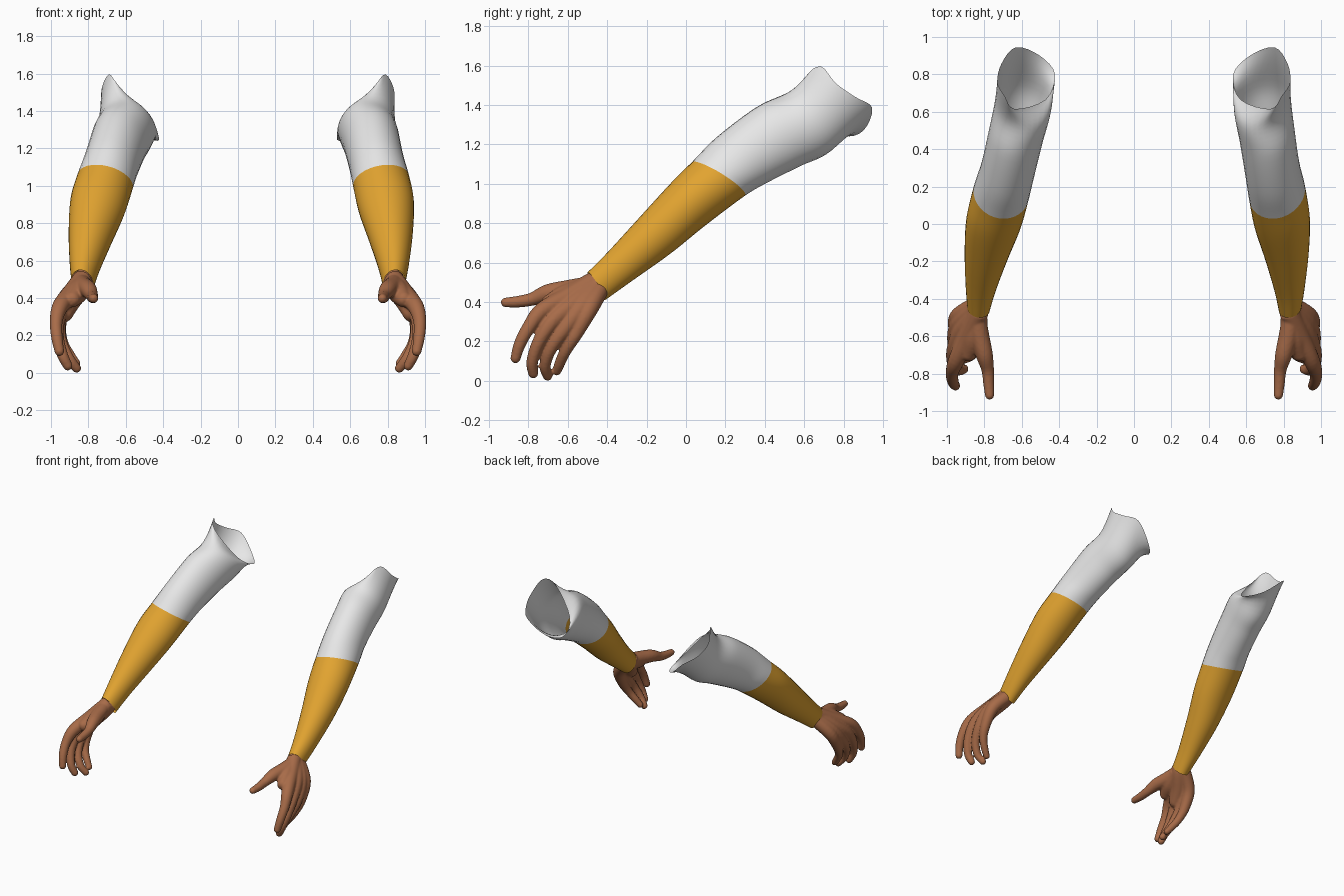
import bpy, bmesh, math
from mathutils import Vector

if "Cube" in bpy.data.objects:
    bpy.data.objects.remove(bpy.data.objects["Cube"], do_unlink=True)

SIDES = 32
STEPS = 6


def material(name, rgb):
    mat = bpy.data.materials.new(name)
    mat.use_nodes = True
    mat.diffuse_color = (*rgb, 1)
    mat.node_tree.nodes["Principled BSDF"].inputs["Base Color"].default_value = (*rgb, 1)
    return mat


white = material("white cloth", (0.8, 0.8, 0.8))
yellow = material("golden yellow", (0.76, 0.37, 0.03))
skin = material("brown skin", (0.39, 0.148, 0.066))


def catmull(p0, p1, p2, p3, t):
    return 0.5 * (2 * p1 + (p2 - p0) * t + (2 * p0 - 5 * p1 + 4 * p2 - p3) * t * t
                  + (3 * p1 - p0 - 3 * p2 + p3) * t ** 3)


def smooth_path(points, steps, closed=False):
    """Resample vectors of any size along a smooth curve."""
    n = len(points)
    pick = (lambda i: points[i % n]) if closed else (lambda i: points[max(0, min(n - 1, i))])
    out = [catmull(pick(i - 1), pick(i), pick(i + 1), pick(i + 2), k / steps)
           for i in range(n if closed else n - 1) for k in range(steps)]
    return out if closed else out + [points[-1]]


def loft(bm, rings, capped):
    rows = [[bm.verts.new(p) for p in ring] for ring in rings]
    for a, b in zip(rows, rows[1:]):
        for i in range(len(a)):
            j = (i + 1) % len(a)
            bm.faces.new((a[i], a[j], b[j], b[i]))
    if capped:
        bm.faces.new(rows[0][::-1])
        bm.faces.new(rows[-1])


def finish(bm, name, mat, sign):
    """Place the mesh on one side of the body and shade it smooth."""
    for v in bm.verts:
        v.co.x *= sign
    bmesh.ops.recalc_face_normals(bm, faces=bm.faces)
    for f in bm.faces:
        f.smooth = True
    mesh = bpy.data.meshes.new(name)
    bm.to_mesh(mesh)
    bm.free()
    mesh.materials.append(mat)
    obj = bpy.data.objects.new(name, mesh)
    bpy.context.collection.objects.link(obj)
    return obj


# Arm sections: upper y, z; lower y, z; inner and outer x
SECTIONS = [
    (-0.50, 0.55, -0.41, 0.41, 0.775, 0.895),
    (-0.40, 0.65, -0.27, 0.51, 0.75, 0.915),
    (-0.24, 0.825, -0.08, 0.645, 0.70, 0.935),
    (-0.08, 1.0, 0.10, 0.79, 0.645, 0.94),
    (0.03, 1.11, 0.30, 0.94, 0.615, 0.915),
    (0.16, 1.24, 0.42, 1.01, 0.595, 0.885),
    (0.36, 1.39, 0.58, 1.09, 0.565, 0.86),
    (0.52, 1.465, 0.74, 1.17, 0.535, 0.84),
]
ELBOW = 4

# Uneven open rim at the shoulder
RIM = [(0.73, 0.615, 1.535), (0.79, 0.685, 1.595), (0.835, 0.76, 1.51), (0.82, 0.86, 1.44),
       (0.75, 0.945, 1.385), (0.62, 0.9, 1.27), (0.53, 0.8, 1.245), (0.57, 0.665, 1.34)]


def section_ring(uy, uz, ly, lz, x_in, x_out):
    """Oval section whose outer side sits a little further up the arm."""
    mid = (x_in + x_out) / 2
    top, low = Vector((mid, uy, uz)), Vector((mid, ly, lz))
    centre, up = (top + low) / 2, (top - low) / 2
    side = Vector((1, 0.15, 0.15)) * (x_out - x_in) / 2
    angles = [math.tau * i / SIDES for i in range(SIDES)]
    return [centre + up * math.cos(a) + side * math.sin(a) for a in angles]


def arm_rings(lean):
    """Sections from wrist to shoulder; lean brings the shoulder inward."""
    rim = smooth_path([Vector(p) for p in RIM], SIDES // len(RIM), closed=True)
    keys = [section_ring(*s) for s in SECTIONS] + [rim]
    keys = [[p - Vector((lean * (p.y + 0.5), 0, 0)) for p in ring] for ring in keys]
    return list(zip(*[smooth_path(list(line), STEPS) for line in zip(*keys)]))


# Hand digits from the wrist to the tip: x, y, z, radius
DIGITS = [
    # index
    [(.83, -.47, .5, .055), (.89, -.6, .425, .052), (.95, -.73, .355, .044),
     (.972, -.795, .275, .035), (.968, -.842, .19, .031), (.955, -.865, .115, .026)],
    # middle
    [(.83, -.46, .485, .055), (.915, -.565, .395, .052), (.96, -.675, .305, .043),
     (.965, -.745, .2, .034), (.94, -.78, .1, .03), (.91, -.775, .038, .026)],
    # ring
    [(.84, -.45, .475, .055), (.93, -.53, .375, .05), (.96, -.615, .265, .04),
     (.945, -.685, .165, .032), (.905, -.715, .08, .029), (.863, -.702, .025, .025)],
    # little
    [(.85, -.44, .465, .05), (.94, -.495, .36, .046), (.955, -.56, .24, .037),
     (.935, -.61, .155, .03), (.895, -.64, .09, .027), (.865, -.655, .05, .023)],
    # thumb
    [(.84, -.5, .48, .05), (.825, -.6, .46, .052), (.8, -.7, .445, .046),
     (.782, -.78, .415, .034), (.777, -.85, .402, .03), (.772, -.915, .398, .025)],
]

# Fleshy middle of the palm and web beside the thumb
PALM = [
    [(.833, -.42, .515, .055), (.838, -.47, .47, .061), (.9, -.56, .385, .06),
     (.93, -.63, .32, .05)],
    [(.835, -.5, .475, .055), (.86, -.61, .43, .06), (.885, -.69, .395, .045)],
]


def digit_rings(points):
    """Round tube with varying radius and a rounded tip."""
    path = smooth_path([Vector(p) for p in points], STEPS)
    spots = [(p.xyz, p.w) for p in path]
    end, r = spots[-1]
    ahead = (end - spots[-2][0]).normalized()
    for a in (0.4, 0.8, 1.2):
        spots.append((end + ahead * r * math.sin(a), r * math.cos(a)))
    rings = []
    for i, (c, rad) in enumerate(spots):
        tangent = spots[min(i + 1, len(spots) - 1)][0] - spots[max(i - 1, 0)][0]
        u = tangent.cross(Vector((1, 0, 0))).normalized()
        v = tangent.cross(u).normalized()
        rings.append([c + rad * (u * math.cos(t) + v * math.sin(t))
                      for t in (math.tau * k / 16 for k in range(16))])
    return rings


for side, sign, lean in (("left", 1, 0), ("right", -1, 0.083)):
    # Forearm and upper sleeve share the elbow ring
    rings = arm_rings(lean)
    split = ELBOW * STEPS
    for part, mat, rows in (("forearm", yellow, rings[:split + 1]),
                            ("upper_sleeve", white, rings[split:])):
        bm = bmesh.new()
        loft(bm, rows, False)
        finish(bm, f"{side}_{part}", mat, sign)

    # Hand: overlapping digits and palm fused into one smooth skin
    bm = bmesh.new()
    for tube in DIGITS + PALM:
        loft(bm, digit_rings(tube), True)
    hand = finish(bm, f"{side}_hand", skin, sign)
    fuse = hand.modifiers.new("fuse", 'REMESH')
    fuse.mode = 'VOXEL'
    fuse.voxel_size = 0.007
    fuse.use_smooth_shade = True
    relax = hand.modifiers.new("relax", 'SMOOTH')
    relax.factor = 0.5
    relax.iterations = 5
